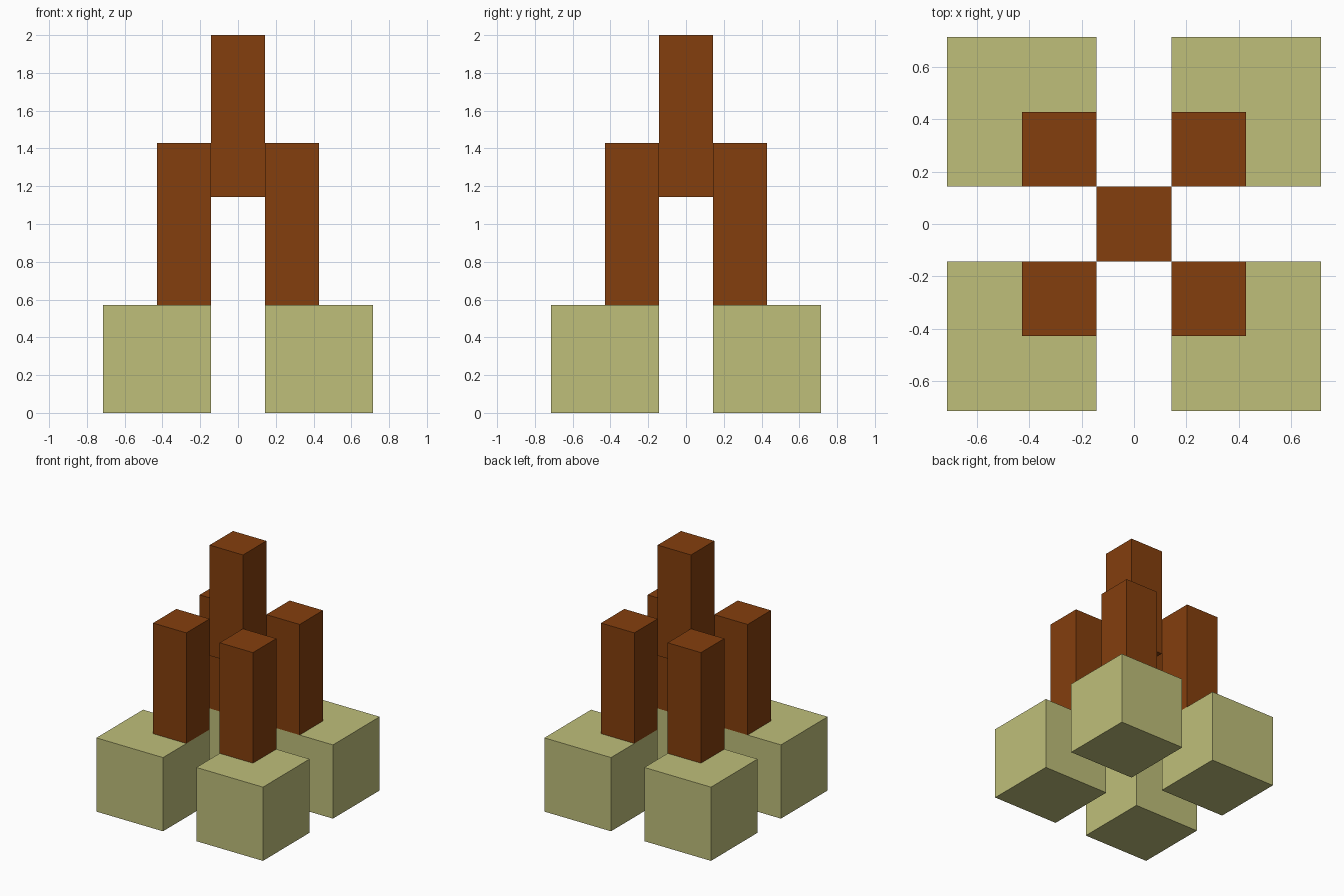
import bpy
import bmesh
from mathutils import Vector

cube = bpy.data.objects.get("Cube")
if cube:
    bpy.data.objects.remove(cube, do_unlink=True)

U = 1 / 7  # grid unit: the model is 14 units tall


def material(name, rgb):
    m = bpy.data.materials.new(name)
    m.use_nodes = True
    m.diffuse_color = (*rgb, 1)
    bsdf = next(n for n in m.node_tree.nodes if n.type == 'BSDF_PRINCIPLED')
    bsdf.inputs["Base Color"].default_value = (*rgb, 1)
    return m


olive = material("pale olive", (0.520, 0.520, 0.195))
brown = material("rust brown", (0.231, 0.049, 0.004))


def box(name, centre, size, mat):
    """Flat-shaded box, measured in grid units."""
    bm = bmesh.new()
    bmesh.ops.create_cube(bm, size=1)
    bmesh.ops.scale(bm, vec=Vector(size) * U, verts=bm.verts)
    mesh = bpy.data.meshes.new(name)
    bm.to_mesh(mesh)
    bm.free()
    mesh.materials.append(mat)
    obj = bpy.data.objects.new(name, mesh)
    obj.location = Vector(centre) * U
    bpy.context.collection.objects.link(obj)


# Four corner feet, each carrying a post on its inner corner
for sy, depth in ((-1, "front"), (1, "back")):
    for sx, side in ((-1, "right"), (1, "left")):
        box(f"{depth}_{side}_foot", (3 * sx, 3 * sy, 2), (4, 4, 4), olive)
        box(f"{depth}_{side}_post", (2 * sx, 2 * sy, 7), (2, 2, 6), brown)

# Raised central column, touching the posts along its edges
box("central_column", (0, 0, 11), (2, 2, 6), brown)
